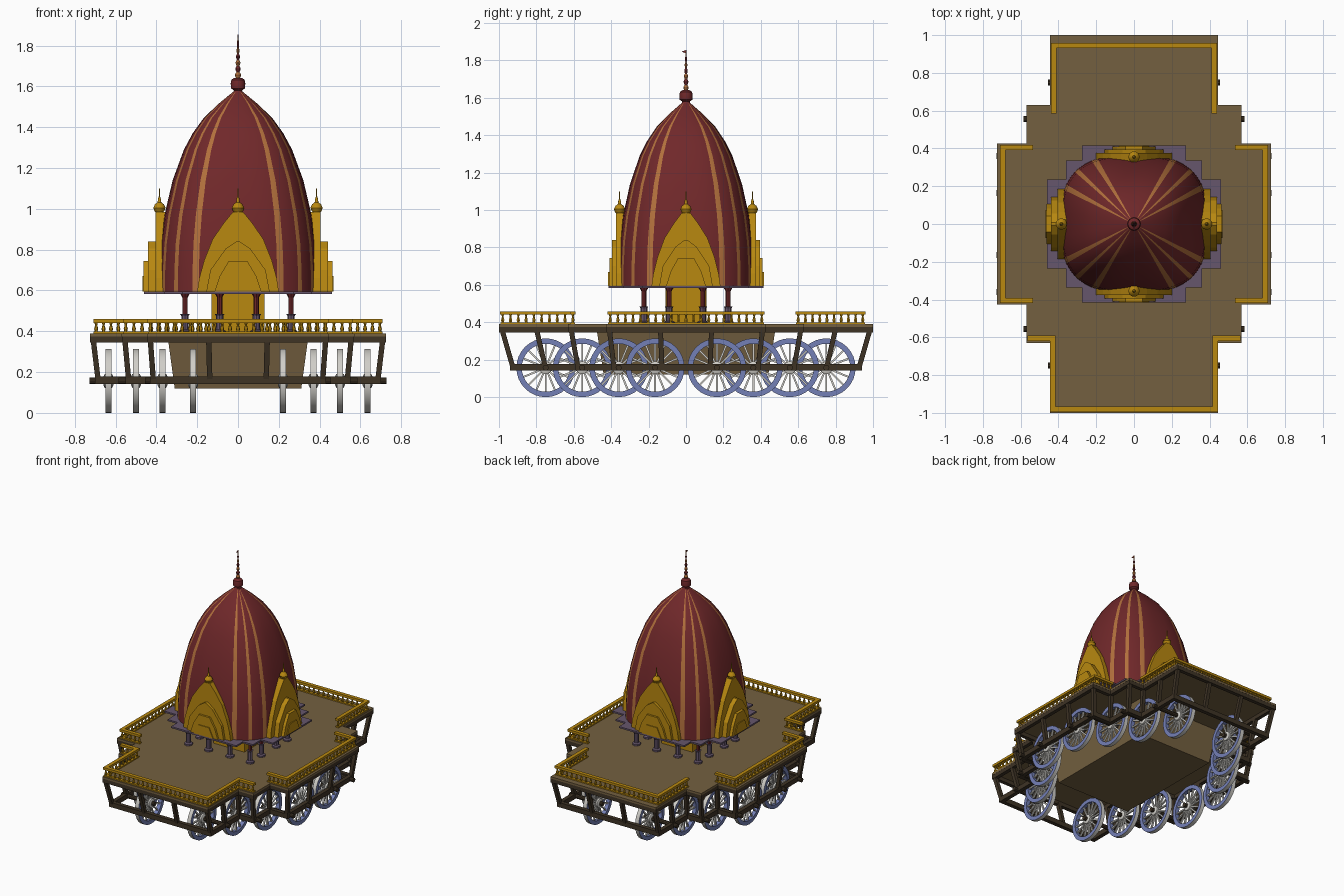
import bpy, bmesh, math
from mathutils import Vector, Matrix

if "Cube" in bpy.data.objects:
    bpy.data.objects.remove(bpy.data.objects["Cube"])


def material(name, rgb):
    m = bpy.data.materials.new(name)
    lin = [((c / 255 + 0.055) / 1.055) ** 2.4 if c > 10 else c / 255 / 12.92 for c in rgb]
    m.diffuse_color = (*lin, 1)
    m.use_nodes = True
    m.node_tree.nodes["Principled BSDF"].inputs["Base Color"].default_value = m.diffuse_color
    return m


DECK = material("deck_brown", (116, 96, 64))
FRAME = material("dark_timber", (62, 51, 37))
GOLD = material("gold", (184, 136, 16))
RED = material("canopy_red", (112, 40, 42))
STRIPE = material("stripe_orange", (178, 112, 60))
PURPLE = material("stone_purple", (102, 86, 108))
BLUE = material("rim_blue", (116, 128, 182))
WHITE = material("spoke_white", (208, 206, 200))


def finish(name, bm, mats, smooth=0, rule=None):
    bmesh.ops.recalc_face_normals(bm, faces=bm.faces)
    bm.normal_update()
    for f in bm.faces:
        f.smooth = smooth > 0
        if rule:
            f.material_index = rule(f)
    for e in bm.edges:
        e.smooth = len(e.link_faces) == 2 and e.calc_face_angle(4) < math.radians(smooth)
    me = bpy.data.meshes.new(name)
    bm.to_mesh(me)
    bm.free()
    for m in mats:
        me.materials.append(m)
    ob = bpy.data.objects.new(name, me)
    bpy.context.collection.objects.link(ob)
    return ob


def loft(bm, rings, cap=True, closed=False):
    vs = [[bm.verts.new(p) for p in r] for r in rings]
    n = len(vs[0])
    pairs = list(zip(vs, vs[1:])) + ([(vs[-1], vs[0])] if closed else [])
    for a, b in pairs:
        for i in range(n):
            j = (i + 1) % n
            bm.faces.new((a[i], a[j], b[j], b[i]))
    if cap and not closed:
        bm.faces.new(vs[0])
        bm.faces.new(vs[-1])


def lathe(bm, pts, n, loc=(0, 0, 0), axis_x=False, closed=False):
    rings = []
    for r, h in pts:
        ring = []
        for k in range(n):
            a = math.tau * k / n
            p = (h, r * math.cos(a), r * math.sin(a)) if axis_x else (r * math.cos(a), r * math.sin(a), h)
            ring.append(Vector(p) + Vector(loc))
        rings.append(ring)
    loft(bm, rings, closed=closed)


def beam(bm, p, q, w, h, ext=0.0):
    p, q = Vector(p), Vector(q)
    d = (q - p).normalized()
    up = Vector((0, 0, 1)) if abs(d.z) < 0.8 else Vector((0, 1, 0))
    s = d.cross(up).normalized() * w / 2
    u = s.cross(d).normalized() * h / 2
    loft(bm, [[c + s + u, c - s + u, c - s - u, c + s - u] for c in (p - d * ext, q + d * ext)])


def prism(bm, outline, z0, z1):
    loft(bm, [[(x, y, z) for x, y in outline] for z in (z0, z1)])


def four_way(q):
    r = q[::-1]
    return (q + [(x, -y) for x, y in r] + [(-x, -y) for x, y in q] + [(-x, y) for x, y in r])


def inset(pts, d):
    return [(x - math.copysign(d, x), y - math.copysign(d, y)) for x, y in pts]


# stepped deck
outline = four_way([(.445, 1), (.445, .63), (.57, .63), (.57, .425), (.725, .425)])
bm = bmesh.new()
prism(bm, outline, .375, .39)
finish("deck", bm, [DECK])

# hull box under the deck
bm = bmesh.new()
loft(bm, [[(sx * x, sy * y, z) for sx, sy in ((1, 1), (-1, 1), (-1, -1), (1, -1))]
          for x, y, z in ((.31, .44, .12), (.345, .48, .376))])
finish("hull", bm, [DECK])

# timber frame: upper beams, lower beams, leaning posts
bm = bmesh.new()
top = inset(outline, .015)
low = [(x * .965, y * .94) for x, y in top]
for i in range(len(top)):
    j = (i + 1) % len(top)
    a, b = (Vector((*top[k], .365)) for k in (i, j))
    c, d = (Vector((*low[k], .16)) for k in (i, j))
    beam(bm, a, b, .028, .038, .013)
    beam(bm, c, d, .03, .036, .015)
    L = (b - a).length
    n = 3 if L > .5 else 2 if L > .3 else 1
    for k in range(n):
        beam(bm, c.lerp(d, k / n), a.lerp(b, k / n), .026, .026)
finish("timber_frame", bm, [FRAME])

# sixteen wheels set in a diamond, each with an axle stub
rims, spokes, axles = bmesh.new(), bmesh.new(), bmesh.new()
R = .157
for wx, wy, end in ((.635, .165, .728), (.5, .36, .728), (.37, .555, .585), (.22, .75, .455)):
    for sx in (1, -1):
        for sy in (1, -1):
            c = Vector((sx * wx, sy * wy, R))
            lathe(rims, [(R, -.015), (R, .015), (.128, .015), (.128, -.015)], 32, c, True, True)
            lathe(spokes, [(.022, -.024), (.034, -.018), (.034, .018), (.022, .024)], 16, c, True)
            for k in range(16):
                a = math.tau * k / 16
                v = Vector((0, math.cos(a), math.sin(a)))
                beam(spokes, c + v * .03, c + v * .13, .012, .01)
            lathe(axles, [(.016, sx * (wx - .045)), (.016, sx * end)], 10, (0, sy * wy, R), True)
finish("wheel_rims", rims, [WHITE, BLUE], 35,
       lambda f: 0 if abs(f.normal.x) < .5 and (f.calc_center_median() -
                 Vector((0, 0, 0))).length and max(len(e.link_faces) for e in f.edges) and
       f.calc_area() > .03 * math.tau * .145 / 32 else 1)
finish("wheel_spokes", spokes, [WHITE], 35)
finish("axles", axles, [FRAME], 35)

# railings with turned balusters
bm = bmesh.new()
side = [(.55, .405), (.695, .405), (.695, -.405), (.55, -.405)]
paths = [[(-.55, -.605), (-.43, -.605), (-.43, -.98), (.43, -.98), (.43, -.605), (.55, -.605)],
         [(-.425, .6), (-.425, .945), (.425, .945), (.425, .6)],
         side, [(-x, y) for x, y in side]]
for path in paths:
    for p, q in zip(path, path[1:]):
        a, b = Vector((*p, 0)), Vector((*q, 0))
        up, dn = Vector((0, 0, .45)), Vector((0, 0, .394))
        beam(bm, a + up, b + up, .028, .018, .014)
        beam(bm, a + dn, b + dn, .024, .01, .012)
        n = max(1, round((b - a).length / .04))
        for k in range(n + 1):
            lathe(bm, [(.006, .395), (.01, .412), (.005, .43), (.009, .444)], 6, a.lerp(b, k / n))
finish("railings", bm, [GOLD])

# shrine core, pillars and stepped eave plate
bm = bmesh.new()
prism(bm, [(.13, .11), (-.13, .11), (-.13, -.11), (.13, -.11)], .385, .59)
finish("shrine_core", bm, [GOLD])
lower, upper = bmesh.new(), bmesh.new()
for x, y in ((.26, .225), (.09, .225), (.26, .09)):
    for sx in (1, -1):
        for sy in (1, -1):
            c = (sx * x, sy * y, 0)
            lathe(lower, [(.03, .388), (.03, .402), (.018, .408), (.018, .475), (.024, .485)], 8, c)
            lathe(upper, [(.013, .48), (.013, .565), (.024, .586)], 8, c)
finish("pillar_bases", lower, [PURPLE])
finish("pillar_shafts", upper, [RED])
bm = bmesh.new()
prism(bm, four_way([(.275, .415), (.275, .335), (.36, .335), (.36, .235), (.46, .235)]), .583, .595)
finish("eave_plate", bm, [PURPLE])

# ribbed cloth canopy, squarish in plan, three stripes per corner
quarter = [0, 10, 19, 27.5, 32, 38, 43.3, 46.7, 52, 58, 62.5, 71, 80]
angles = [q + 90 * k for k in range(4) for q in quarter]
profile = [(.39, .59), (.388, .7), (.38, .83), (.36, .97), (.32, 1.14), (.265, 1.29),
           (.222, 1.37), (.168, 1.445), (.095, 1.515), (.025, 1.572)]
rings = []
for r, z in profile:
    ring = []
    for a in angles:
        c, s = math.cos(math.radians(a)), math.sin(math.radians(a))
        k = r * (abs(c) ** 2.8 + abs(s) ** 2.8) ** (-1 / 2.8)
        ring.append((k * c, k * s * .935, z))
    rings.append(ring)


def canopy_rule(f):
    c = f.calc_center_median()
    a = math.degrees(math.atan2(abs(c.y) / .935, abs(c.x)))
    on = 27.5 < a < 32 or 43.3 < a < 46.7 or 58 < a < 62.5
    return 1 if on and abs(f.normal.z) < .99 else 0


bm = bmesh.new()
loft(bm, rings)
finish("canopy", bm, [RED, STRIPE], 25, canopy_rule)

# layered arch gables with ball finials on all four sides
layers = [[(.2, .595), (.19, .66), (.165, .75), (.125, .85), (.07, .93), (.025, .985)],
          [(.155, .595), (.135, .7), (.06, .805), (.008, .84)],
          [(.115, .595), (.09, .67), (.045, .745)],
          [(.08, .595), (.045, .67)]]
bm, balls = bmesh.new(), bmesh.new()
for k in range(4):
    rot = Matrix.Rotation(math.pi / 2 * k, 3, 'Z')
    depths = (.405, .44, .462, .468) if k % 2 == 0 else (.375, .395, .41, .416)
    w = .92 if k % 2 == 0 else 1
    for half, d in zip(layers, depths):
        shape = half + [(-u, z) for u, z in half[::-1]]
        loft(bm, [[rot @ Vector((e, u * w, z)) for u, z in shape] for e in (.29, d)])
    lathe(balls, [(.02, .96), (.012, .975), (.025, .99), (.03, 1.005), (.022, 1.022), (.009, 1.032),
                  (.007, 1.05), (.003, 1.06), (.002, 1.1)], 12, rot @ Vector((depths[0] - .02, 0, 0)))
finish("arch_gables", bm, [GOLD])
finish("gable_finials", balls, [GOLD], 40)

# top urn and beaded spire with a small pennant
bm = bmesh.new()
lathe(bm, [(.026, 1.565), (.02, 1.58), (.034, 1.59), (.036, 1.615), (.032, 1.632), (.018, 1.642)], 16)
finish("top_urn", bm, [RED], 40)
bm = bmesh.new()
beads = []
for k in range(6):
    z, r = 1.64 + .03 * k, .015 - .0018 * k
    beads += [(r * .6, z), (r, z + .012), (r, z + .018)]
lathe(bm, beads + [(.004, 1.82), (.002, 1.855)], 10)
finish("spire", bm, [STRIPE, RED], 30, lambda f: int((f.calc_center_median().z - 1.64) / .03) % 2)
bm = bmesh.new()
loft(bm, [[(x, 0, 1.855), (x, -.024, 1.847), (x, 0, 1.838)] for x in (-.002, .002)])
finish("pennant", bm, [RED])
